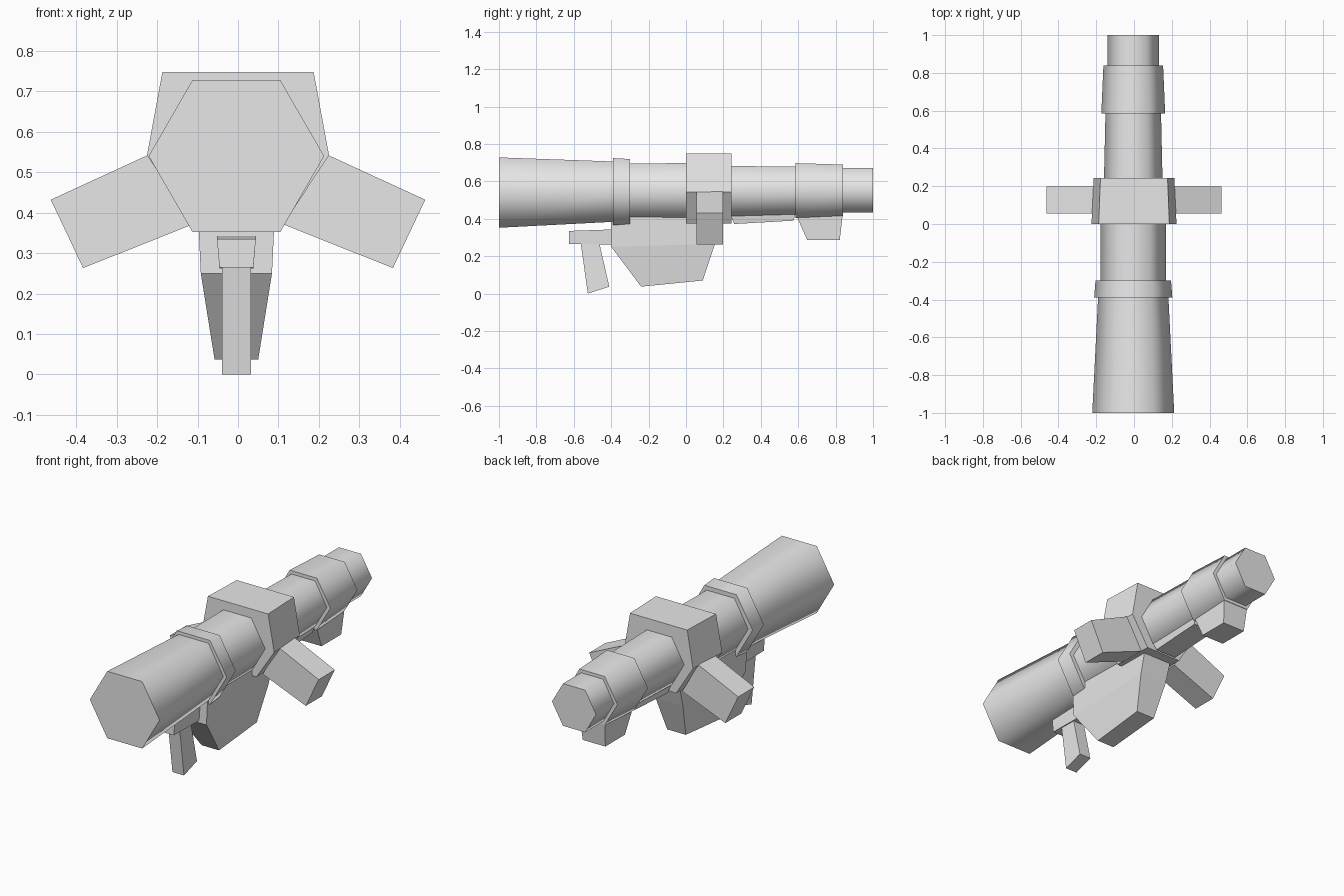
import bpy, bmesh, math

if "Cube" in bpy.data.objects:
    bpy.data.objects.remove(bpy.data.objects["Cube"])

grey = bpy.data.materials.new("plain grey")
grey.use_nodes = True
grey.diffuse_color = (0.8, 0.8, 0.8, 1)
grey.node_tree.nodes["Principled BSDF"].inputs["Base Color"].default_value = (0.8, 0.8, 0.8, 1)

CX = -0.004  # centre line of the tube and grips


def loft(name, rings, smooth=False):
    """Closed solid through rings of equal point count."""
    bm = bmesh.new()
    loops = [[bm.verts.new(p) for p in ring] for ring in rings]
    n = len(loops[0])
    for a, b in zip(loops, loops[1:]):
        for i in range(n):
            j = (i + 1) % n
            bm.faces.new((a[i], a[j], b[j], b[i]))
    bm.faces.new(loops[0])
    bm.faces.new(loops[-1])
    bmesh.ops.recalc_face_normals(bm, faces=bm.faces)
    mesh = bpy.data.meshes.new(name)
    bm.to_mesh(mesh)
    bm.free()
    mesh.materials.append(grey)
    obj = bpy.data.objects.new(name, mesh)
    bpy.context.collection.objects.link(obj)
    if smooth:
        bpy.ops.object.select_all(action='DESELECT')
        obj.select_set(True)
        bpy.context.view_layer.objects.active = obj
        bpy.ops.object.shade_smooth_by_angle(angle=math.radians(65))
    return obj


def hexagon(y, z, r):
    return [(CX + r * math.cos(k * math.pi / 3), y, z + r * math.sin(k * math.pi / 3))
            for k in range(6)]


def section(y0, z0, y1, z1, w0, w1=None):
    """Cross-section from front edge (y0, z0) to back edge (y1, z1), half widths w0, w1."""
    w1 = w0 if w1 is None else w1
    return [(CX - w0, y0, z0), (CX + w0, y0, z0), (CX + w1, y1, z1), (CX - w1, y1, z1)]


# Hexagonal tube: y, centre height and radius at each end of each section
tube = {
    "flared_muzzle": ((-1.0, 0.540, 0.217), (-0.385, 0.545, 0.186)),
    "front_collar": ((-0.39, 0.545, 0.207), (-0.30, 0.546, 0.200)),
    "middle_tube": ((-0.305, 0.546, 0.173), (0.10, 0.548, 0.173)),
    "rear_tube": ((0.10, 0.547, 0.158), (0.59, 0.551, 0.147)),
    "rear_collar": ((0.585, 0.551, 0.169), (0.84, 0.553, 0.158)),
    "tail_tube": ((0.83, 0.553, 0.137), (1.0, 0.553, 0.137)),
}
for name, ends in tube.items():
    loft(name, [hexagon(*e) for e in ends], smooth=True)

# Central housing around the tube
outline = [(0.187, 0.748), (0.225, 0.542), (0.115, 0.375)]
outline += [(-x, z) for x, z in reversed(outline)]
loft("housing", [[(x * s, y, z) for x, z in outline] for y, s in ((0.0, 1.0), (0.243, 0.95))])

# Side arms angled down and out
arm = [(0.215, 0.546), (0.463, 0.432), (0.383, 0.263), (0.115, 0.370)]
for side, s in (("left", 1), ("right", -1)):
    loft(side + "_arm", [[(s * x, y, z) for x, z in arm] for y in (0.055, 0.198)])

# Magazine tapering downward
loft("magazine", [section(-0.40, 0.42, 0.20, 0.42, 0.096, 0.09),
                  section(-0.40, 0.25, 0.155, 0.265, 0.088, 0.085),
                  section(-0.24, 0.037, 0.09, 0.07, 0.054, 0.058)])

# Trigger bracket and raked handle
loft("trigger_bracket", [section(-0.625, 0.335, -0.39, 0.343, 0.048),
                         section(-0.625, 0.265, -0.39, 0.262, 0.042)])
loft("handle", [section(-0.565, 0.285, -0.467, 0.285, 0.036),
                section(-0.525, 0.0, -0.41, 0.037, 0.036)])

# Underside rail and rear foregrip
loft("under_rail", [section(0.23, 0.44, 0.59, 0.45, 0.076),
                    section(0.258, 0.372, 0.575, 0.39, 0.065)])
loft("rear_grip", [section(0.58, 0.44, 0.84, 0.44, 0.08),
                   section(0.648, 0.287, 0.822, 0.287, 0.07)])
